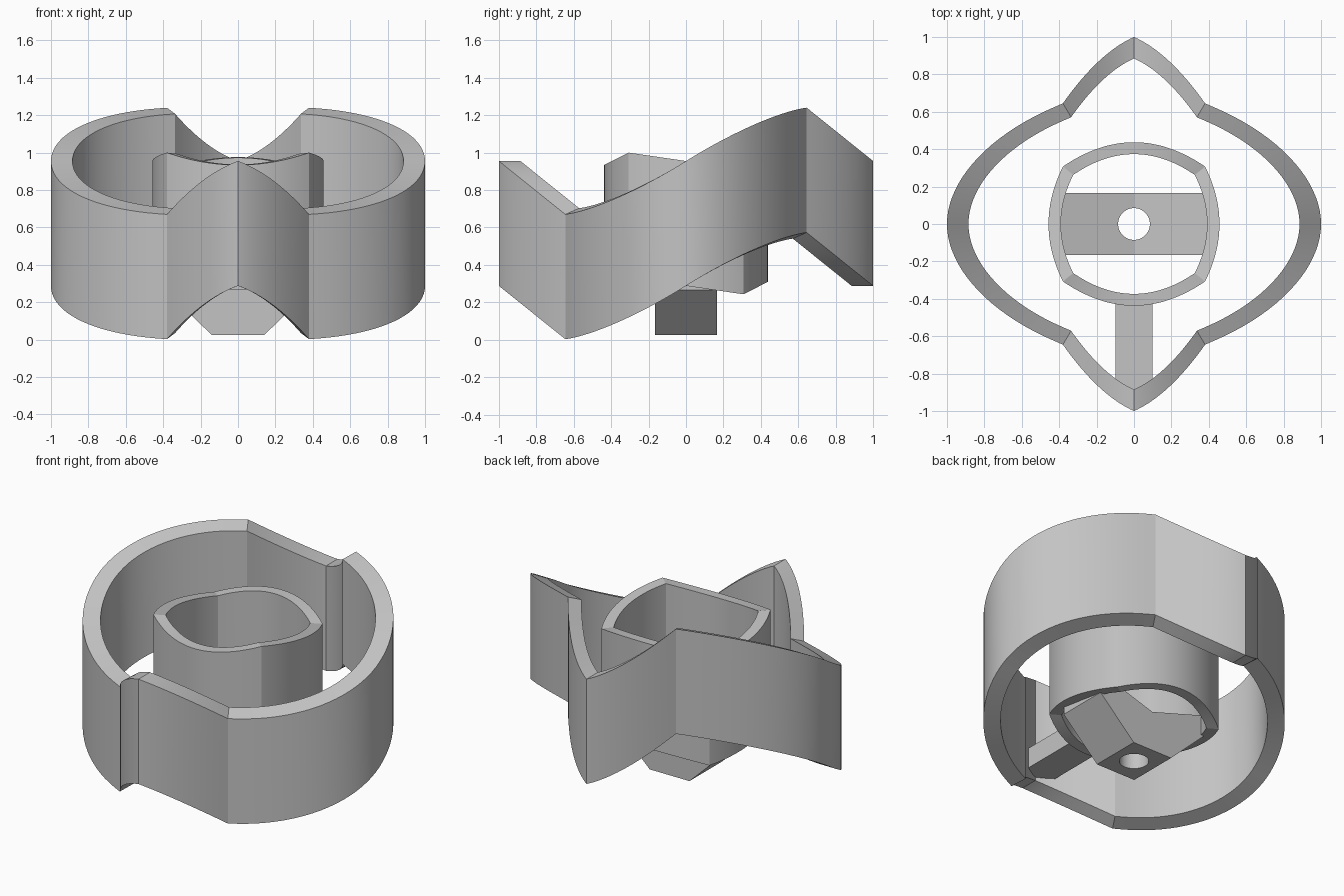
import bpy, bmesh, math

cube = bpy.data.objects.get("Cube")
if cube:
    bpy.data.objects.remove(cube, do_unlink=True)

grey = bpy.data.materials.new("plain grey")
grey.use_nodes = True
grey.diffuse_color = (0.55, 0.55, 0.55, 1)
grey.node_tree.nodes["Principled BSDF"].inputs["Base Color"].default_value = grey.diffuse_color

TOP, BOTTOM = 0.955, 0.288


def finish(bm, name, smooth=False):
    bmesh.ops.recalc_face_normals(bm, faces=bm.faces)
    mesh = bpy.data.meshes.new(name)
    bm.to_mesh(mesh)
    bm.free()
    mesh.materials.append(grey)
    obj = bpy.data.objects.new(name, mesh)
    bpy.context.collection.objects.link(obj)
    bpy.ops.object.select_all(action='DESELECT')
    obj.select_set(True)
    bpy.context.view_layer.objects.active = obj
    if smooth:
        bpy.ops.object.shade_smooth_by_angle(angle=math.radians(20))
    return obj


def outer_curve(x):
    """Depth and rise of the outer wall: pointed tip, then rounded side."""
    if x <= 0.38:
        t = x / 0.38
        drop = 0.48 * t + 0.52 * t * t
        return 1 - 0.355 * drop, 0.285 * drop
    arc = math.sqrt(max(1 - x * x, 0))
    return 0.60 * arc + 0.143 * (1 - x), 0.375 * arc - 0.1 * (1 - x)


def inner_curve(x):
    """Depth and rise of the inner wall: bowed front, then bowed side."""
    if x <= 0.38:
        t = (x / 0.38) ** 2
        return 0.437 - 0.13 * t, 0.021 - 0.066 * t
    u = math.sqrt(max((0.457 - x) / 0.077, 0))
    return 0.307 * u, -0.045 * u


def ring_path(curve, radius, corner=0.38, steps=20):
    """Closed path, mirrored in x and turned over from back to front."""
    a = math.acos(corner / radius)
    half = [corner * i / steps for i in range(steps)]
    half += [radius * math.cos(a * (1 - i / steps)) for i in range(steps + 1)]
    xs = half[::-1] + [-x for x in half[1:]]
    back = [(x, *curve(abs(x))) for x in xs]
    return back + [(x, -y, -z) for x, y, z in back[-2:0:-1]]


def wavy_ring(name, path, inner):
    """Upright wall whose inner face is the outer path scaled inward."""
    bm = bmesh.new()
    sections = []
    for x, y, z in path:
        sections.append([bm.verts.new((x * s, y * s, z * s + h)) for s, h in
                         ((1, TOP), (inner, TOP), (inner, BOTTOM), (1, BOTTOM))])
    for i, a in enumerate(sections):
        b = sections[(i + 1) % len(sections)]
        for k in range(4):
            j = (k + 1) % 4
            bm.faces.new((a[k], a[j], b[j], b[k]))
    return finish(bm, name, True)


def prism(name, profile, y0, y1):
    """Extrude an xz profile along y."""
    bm = bmesh.new()
    face = bm.faces.new([bm.verts.new((x, y0, z)) for x, z in profile])
    out = bmesh.ops.extrude_face_region(bm, geom=[face])
    moved = [v for v in out["geom"] if isinstance(v, bmesh.types.BMVert)]
    bmesh.ops.translate(bm, verts=moved, vec=(0, y1 - y0, 0))
    return finish(bm, name)


# Outer and inner walls
wavy_ring("outer_ring", ring_path(outer_curve, 1.0), 0.885)
wavy_ring("inner_ring", ring_path(inner_curve, 0.457), 0.855)

# Bar joining the inner ring to the front tip
prism("front_bar", [(-0.1, 0.31), (0.1, 0.31), (0.1, 0.44), (-0.1, 0.44)], -0.89, -0.40)

# Tapered block across the inner ring, with a round hole
half = [(0.14, 0.025), (0.39, 0.265), (0.39, 0.40)]
profile = half + [(0, 0.28)] + [(-x, z) for x, z in half[::-1]]
block = prism("tapered_block", profile, -0.165, 0.165)
bpy.ops.mesh.primitive_cylinder_add(vertices=40, radius=0.085, depth=2, location=(0, 0, 0.2))
cutter = bpy.context.object
cutter.name = "hole_cutter"
cutter.hide_render = True
cut = block.modifiers.new("hole", 'BOOLEAN')
cut.operation = 'DIFFERENCE'
cut.solver = 'EXACT'
cut.object = cutter
bpy.ops.object.select_all(action='DESELECT')
block.select_set(True)
bpy.context.view_layer.objects.active = block
bpy.ops.object.modifier_apply(modifier="hole")
bpy.data.objects.remove(cutter, do_unlink=True)
bpy.ops.object.shade_smooth_by_angle(angle=math.radians(15))
